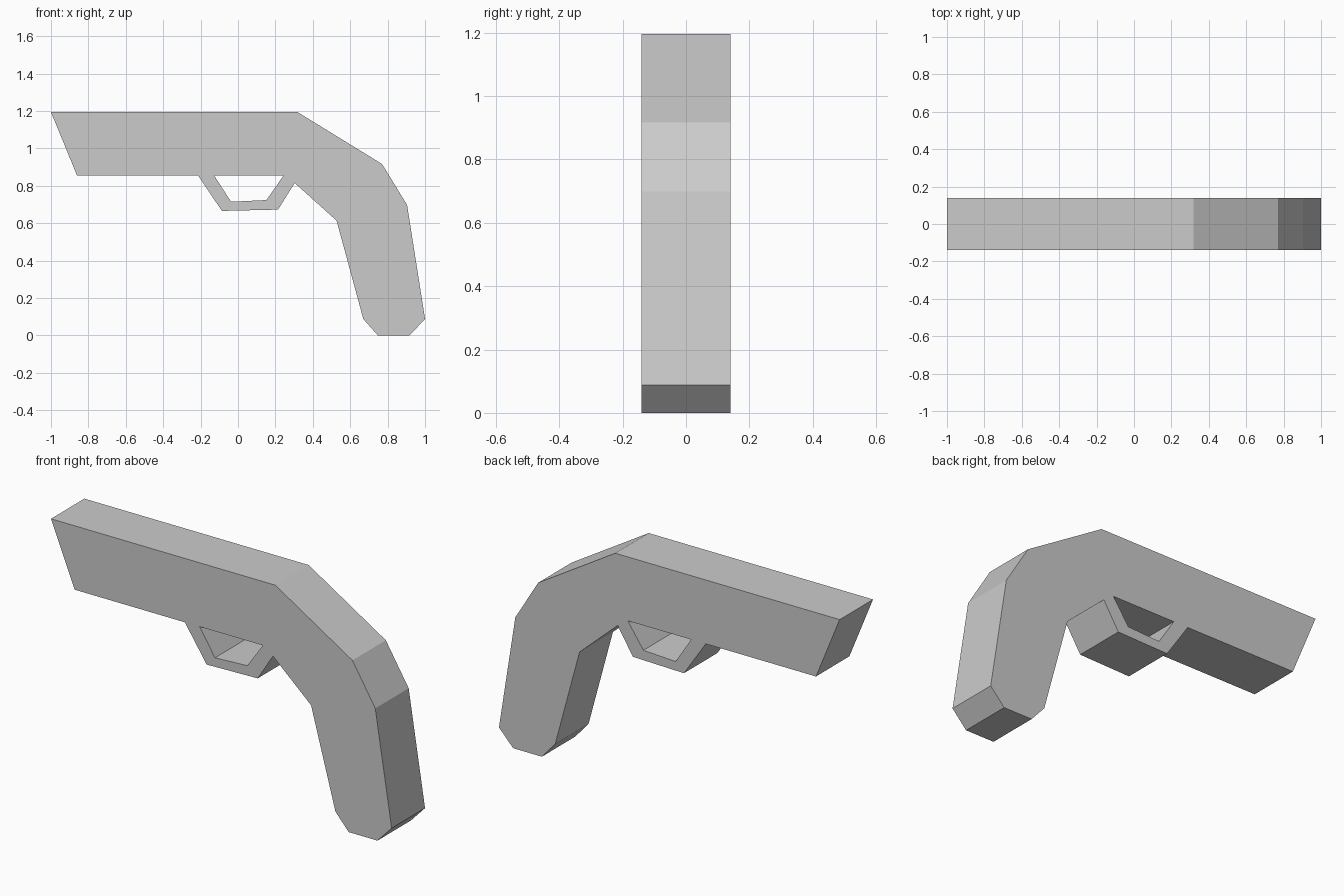
import bpy
import math

cube = bpy.data.objects.get("Cube")
if cube:
    bpy.data.objects.remove(cube, do_unlink=True)

HALF_WIDTH = 0.14

# Plain grey material
grey = bpy.data.materials.new("plain_grey")
grey.use_nodes = True
colour = (0.6, 0.6, 0.6, 1)
grey.diffuse_color = colour
grey.node_tree.nodes["Principled BSDF"].inputs["Base Color"].default_value = colour

# Side outline: barrel, bent grip, then the outside of the trigger guard
outline = [
    (-1, 1.195), (0.317, 1.195), (0.77, 0.917), (0.904, 0.698),
    (1, 0.088), (0.917, 0), (0.748, 0), (0.67, 0.088),
    (0.527, 0.614), (0.303, 0.815), (0.214, 0.673), (-0.086, 0.666),
    (-0.214, 0.856), (-0.861, 0.856),
]
# Opening inside the trigger guard
guard_opening = [(-0.128, 0.856), (-0.037, 0.715), (0.152, 0.724), (0.244, 0.856)]


def add_loop(curve, points):
    spline = curve.splines.new("POLY")
    spline.points.add(len(points) - 1)
    for point, (x, z) in zip(spline.points, points):
        point.co = (x, z, 0, 1)
    spline.use_cyclic_u = True


# Filled profile, thickened evenly to both sides
profile = bpy.data.curves.new("pistol_body", "CURVE")
profile.dimensions = "2D"
profile.fill_mode = "BOTH"
profile.extrude = HALF_WIDTH
add_loop(profile, outline)
add_loop(profile, guard_opening)
body = bpy.data.objects.new("pistol_body", profile)
bpy.context.collection.objects.link(body)
body.rotation_euler.x = math.radians(90)

# Turn the profile into a flat-shaded mesh
bpy.ops.object.select_all(action="DESELECT")
body.select_set(True)
bpy.context.view_layer.objects.active = body
bpy.ops.object.convert(target="MESH")
bpy.ops.object.transform_apply(location=False, rotation=True, scale=False)
bpy.ops.object.mode_set(mode="EDIT")
bpy.ops.mesh.select_all(action="SELECT")
bpy.ops.mesh.remove_doubles(threshold=0.0005)
bpy.ops.mesh.normals_make_consistent(inside=False)
bpy.ops.object.mode_set(mode="OBJECT")
bpy.ops.object.shade_flat()
body.data.materials.clear()
body.data.materials.append(grey)
